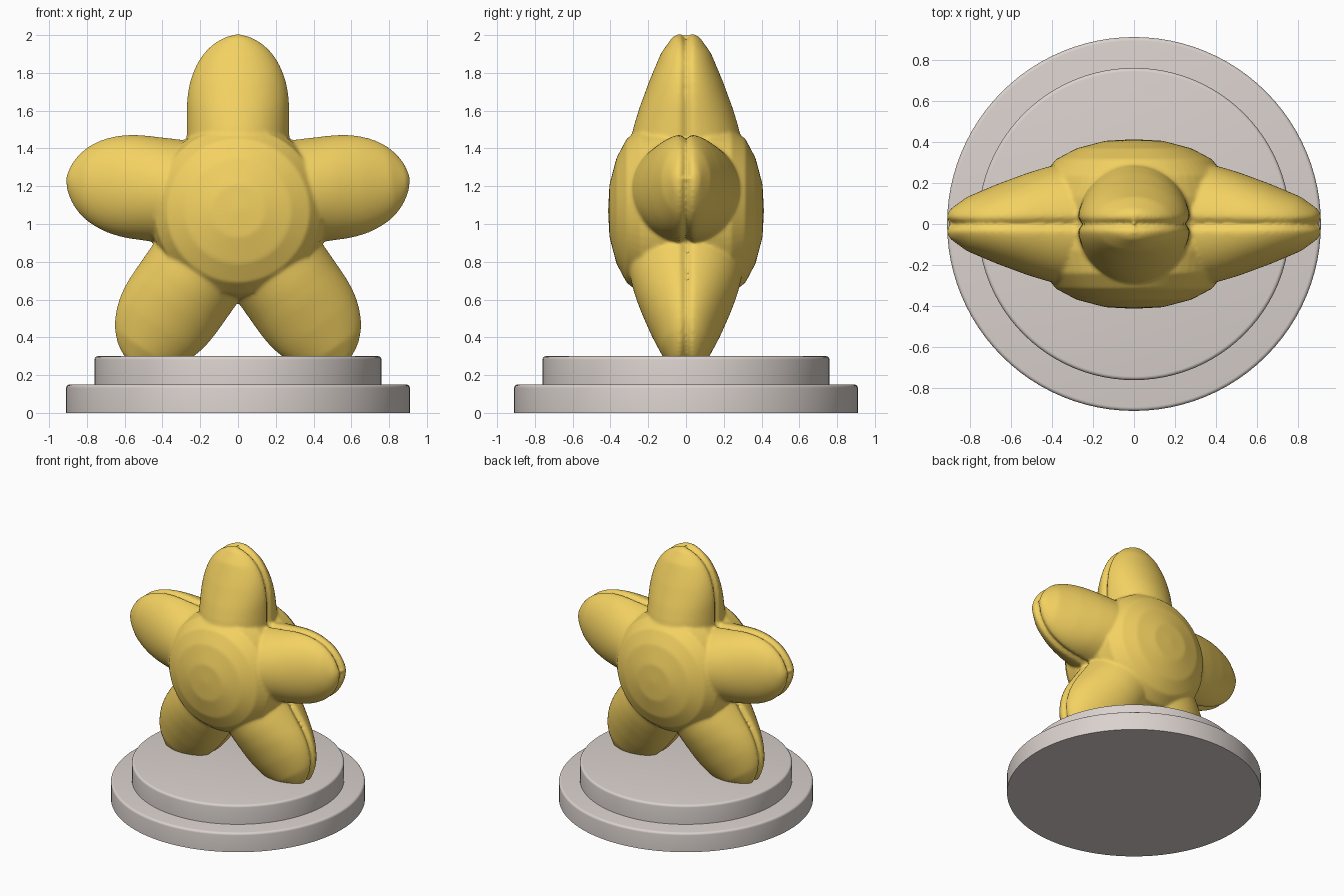
import bpy, bmesh
from math import sin, cos, pi, radians, exp, sqrt

if "Cube" in bpy.data.objects:
    bpy.data.objects.remove(bpy.data.objects["Cube"])


def material(name, rgb):
    m = bpy.data.materials.new(name)
    m.diffuse_color = (*rgb, 1)
    m.use_nodes = True
    m.node_tree.nodes["Principled BSDF"].inputs["Base Color"].default_value = m.diffuse_color
    return m


GOLD = material("gold", (0.90, 0.64, 0.12))
STONE = material("stone", (0.70, 0.64, 0.61))


def interp(table, t):
    for (a, fa), (b, fb) in zip(table, table[1:]):
        if t <= b:
            return fa + (fb - fa) * (t - a) / (b - a)
    return table[-1][1]


def add_loft(bm, rings):
    """Skin closed loops of points and cap both ends."""
    loops = [[bm.verts.new(p) for p in ring] for ring in rings]
    n = len(loops[0])
    for a, b in zip(loops, loops[1:]):
        for i in range(n):
            j = (i + 1) % n
            bm.faces.new((a[i], a[j], b[j], b[i]))
    bm.faces.new(loops[0][::-1])
    bm.faces.new(loops[-1])


# Half depth of an arm by distance from its tip
DEPTH = [(0, 0.045), (0.02, 0.075), (0.1, 0.132), (0.25, 0.195), (0.4, 0.25),
         (0.5, 0.28), (0.7, 0.32), (1.0, 0.32)]


def add_arm(bm, z0, angle, length, width=0.275):
    ca, sa = cos(radians(angle)), sin(radians(angle))
    rings = []
    for k in range(41):
        t = length * (1 - k / 40) ** 2          # rings crowd towards the tip
        w = width * sqrt(max(0, 1 - (max(0, 0.4 - t) / 0.4) ** 2.15)) + 0.0005
        d = interp(DEPTH, t)
        ring = []
        for i in range(112):
            a = 2 * pi * i / 112
            y = d * sin(a)
            groove = 0.025 * exp(-(y / 0.02) ** 2)   # seam round the outline
            u = (w - min(groove, w * 0.5)) * cos(a)
            s = length - t - groove * max(0, 1 - t / 0.15)
            ring.append((s * ca - u * sa, y, z0 + s * sa + u * ca))
        rings.append(ring)
    add_loft(bm, rings)


# Puffy star: five arms around a domed body
bm = bmesh.new()
add_arm(bm, 1.08, 90, 0.925)
for side in (0, 1):
    add_arm(bm, 1.13, 173 if side else 7, 0.917, 0.28)
    add_arm(bm, 1.06, 235 if side else -55, 0.98)

BODY = [(0.01, 0.412), (0.14, 0.405), (0.28, 0.368), (0.38, 0.315),
        (0.44, 0.24), (0.465, 0.13), (0.46, 0.0)]
profile = BODY + [(r, -y) for r, y in BODY[-2::-1]]
add_loft(bm, [[(r * cos(2 * pi * i / 60), y, 1.07 + r * sin(2 * pi * i / 60))
               for i in range(60)] for r, y in profile])
bmesh.ops.recalc_face_normals(bm, faces=bm.faces)
mesh = bpy.data.meshes.new("star")
bm.to_mesh(mesh)
bm.free()
star = bpy.data.objects.new("star", mesh)
bpy.context.collection.objects.link(star)
mesh.materials.append(GOLD)
rm = star.modifiers.new("fuse", 'REMESH')
rm.mode = 'VOXEL'
rm.voxel_size = 0.011
rm.use_smooth_shade = True
sm = star.modifiers.new("soften", 'SMOOTH')
sm.factor = 0.5
sm.iterations = 3


# Two-step round plinth
def disc(name, radius, z0, z1, b=0.018):
    pts = [(radius, z0), (radius, z1 - b)]
    pts += [(radius - b + b * cos(a), z1 - b + b * sin(a))
            for a in (pi / 8, pi / 4, 3 * pi / 8, pi / 2)]
    bm = bmesh.new()
    add_loft(bm, [[(r * cos(2 * pi * i / 96), r * sin(2 * pi * i / 96), z)
                   for i in range(96)] for r, z in pts])
    me = bpy.data.meshes.new(name)
    bm.to_mesh(me)
    bm.free()
    ob = bpy.data.objects.new(name, me)
    bpy.context.collection.objects.link(ob)
    me.materials.append(STONE)
    bpy.context.view_layer.objects.active = ob
    ob.select_set(True)
    bpy.ops.object.shade_smooth_by_angle(angle=radians(35))
    ob.select_set(False)


disc("plinth_lower", 0.91, 0, 0.15)
disc("plinth_upper", 0.76, 0.15, 0.30)
